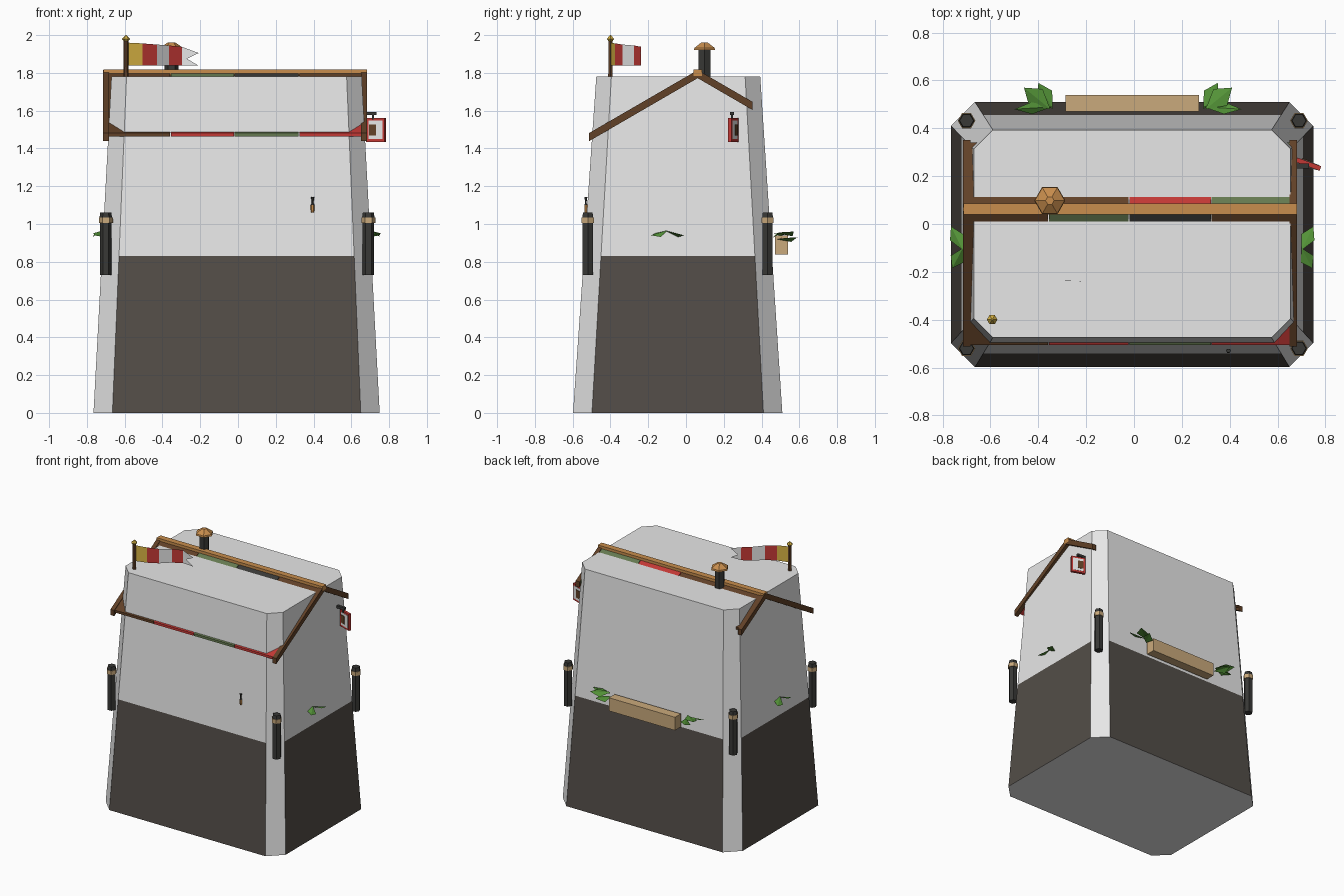
import bpy, bmesh, math
from mathutils import Vector, Matrix

if "Cube" in bpy.data.objects:
    bpy.data.objects.remove(bpy.data.objects["Cube"])


def material(name, *rgb):
    m = bpy.data.materials.new(name)
    m.use_nodes = True
    m.diffuse_color = (*rgb, 1)
    m.node_tree.nodes["Principled BSDF"].inputs["Base Color"].default_value = (*rgb, 1)
    return m


wall = material("pale plaster", .8, .8, .8)
base = material("dark stone", .087, .075, .065)
iron = material("dark iron", .04, .04, .037)
beam = material("light timber", .58, .27, .075)
wood = material("dark timber", .12, .052, .02)
tan = material("tan wood", .59, .40, .2)
red = material("red", .54, .04, .035)
moss = material("muted green", .13, .19, .08)
leafy = material("leaf green", .09, .3, .04)
gold = material("gold", .67, .44, .055)


def finish(name, bm, *mats):
    bmesh.ops.recalc_face_normals(bm, faces=bm.faces)
    mesh = bpy.data.meshes.new(name)
    bm.to_mesh(mesh)
    bm.free()
    for m in mats:
        mesh.materials.append(m)
    ob = bpy.data.objects.new(name, mesh)
    bpy.context.collection.objects.link(ob)
    return ob


def loft(name, rings, mats, rule=lambda band, side: 0):
    """Skin a stack of rings and cap both ends."""
    bm = bmesh.new()
    loops = [[bm.verts.new(p) for p in ring] for ring in rings]
    n = len(loops[0])
    for band, (a, b) in enumerate(zip(loops, loops[1:])):
        for i in range(n):
            j = (i + 1) % n
            bm.faces.new((a[i], a[j], b[j], b[i])).material_index = rule(band, i)
    bm.faces.new(loops[0][::-1]).material_index = rule(0, 0)
    bm.faces.new(loops[-1]).material_index = rule(len(rings) - 2, 0)
    return finish(name, bm, *mats)


def hexagon(name, x, y, levels, mats, bands=None):
    rings = [[(x + r * math.cos(k * math.pi / 3), y + r * math.sin(k * math.pi / 3), z)
              for k in range(6)] for z, r in levels]
    return loft(name, rings, mats, lambda band, side: bands[band] if bands else 0)


def box(name, center, size, mat, turn=0):
    bm = bmesh.new()
    bmesh.ops.create_cube(bm, size=1)
    bm.transform(Matrix.Translation(center) @ Matrix.Rotation(turn, 4, "Z")
                 @ Matrix.Diagonal((*size, 1)))
    return finish(name, bm, mat)


# Tapered tower with chamfered corners and a dark lower band
def tower_ring(z):
    t = z / 1.78
    x0, x1 = -.765 + .095 * t, .75 - .095 * t
    y0, y1 = -.598 + .123 * t, .51 - .117 * t
    c = .1 - .02 * t
    return [(x0 + c, y0, z), (x1 - c, y0, z), (x1, y0 + c, z), (x1, y1 - c, z),
            (x1 - c, y1, z), (x0 + c, y1, z), (x0, y1 - c, z), (x0, y0 + c, z)]


tower = loft("tower_body", [tower_ring(z) for z in (0, .83, 1.78)], (wall, base),
             lambda band, side: int(band == 0 and side % 2 == 0))
for face in tower.data.polygons:
    if face.normal.z < -.9:
        face.material_index = 0

# Sloping roof: every part follows the same pitch from the ridge
RIDGE = .062


def slope(name, x0, x1, y0, y1, top, thick, mat):
    def ring(x):
        z0, z1 = (top - .58 * abs(y - RIDGE) for y in (y0, y1))
        return [(x, y0, z0 - thick), (x, y1, z1 - thick), (x, y1, z1), (x, y0, z0)]
    return loft(name, [ring(x0), ring(x1)], (mat,))


edges = (-.685, -.355, -.018, .325, .66)
rows = {"front_upper_tile": (-.22, RIDGE, (wood, moss, iron, wood)),
        "front_lower_tile": (-.505, -.22, (wood, red, moss, red)),
        "back_tile": (RIDGE, .34, (wood, wood, red, moss))}
for name, (y0, y1, colours) in rows.items():
    for i, colour in enumerate(colours):
        slope(f"{name}_{i + 1}", edges[i], edges[i + 1] - .004, y0, y1, 1.81, .018, colour)
for side, x in (("right", -.715), ("left", .65)):
    slope(f"{side}_front_rafter", x, x + .032, -.513, RIDGE, 1.815, .043, wood)
    slope(f"{side}_back_rafter", x, x + .032, RIDGE, .352, 1.815, .043, wood)
box("ridge_beam", (-.015, RIDGE, 1.8), (1.395, .046, .034), beam)

# Chimney with a hexagonal hat
hexagon("chimney", -.352, .098, [(1.75, .036), (1.925, .036)], (iron,))
hexagon("chimney_hat", -.352, .098, [(1.92, .065), (1.932, .062), (1.962, .018)], (beam,))

# Corner posts with a tan collar and a dark cap
for label, x in (("right", -.7), ("left", .69)):
    for end, y in (("front", -.52), ("back", .432)):
        hexagon(f"{end}_{label}_post", x, y,
                [(.73, .031), (1.005, .031), (1.005, .037), (1.035, .037),
                 (1.035, .033), (1.062, .029)], (iron, tan), (0, 1, 1, 1, 0))

# Flag pole, finial and striped banner with a forked tail
hexagon("flag_pole", -.593, -.4, [(1.72, .014), (1.97, .012)], (wood,))
hexagon("pole_finial", -.593, -.4, [(1.965, .01), (1.98, .022), (2, .003)], (gold,))
path = [(-.583, -.397, 1.96), (-.505, -.375, 1.956), (-.43, -.335, 1.95),
        (-.365, -.275, 1.945), (-.297, -.237, 1.938)]
bm = bmesh.new()
upper = [bm.verts.new(p) for p in path]
lower = [bm.verts.new((x, y, 1.84)) for x, y, z in path]
for i in range(4):
    f = bm.faces.new((lower[i], lower[i + 1], upper[i + 1], upper[i]))
    f.material_index = (0, 1, 2, 1)[i]
notch = bm.verts.new((-.27, -.237, 1.875))
tips = [bm.verts.new((-.208, -.24, z)) for z in (1.838, 1.905)]
for tri in ((lower[4], tips[0], notch), (notch, tips[1], upper[4]),
            (lower[4], notch, upper[4])):
    bm.faces.new(tri).material_index = 2
finish("banner", bm, gold, red, wall)

# Hanging sign on an iron bracket
turn = math.radians(-20)
along = Vector((math.cos(turn), math.sin(turn), 0))
hub = Vector((.73, .25, 1.498))
box("sign_frame", hub, (.105, .02, .126), red, turn)
box("sign_panel", hub + along * .003, (.078, .024, .098), wall, turn)
box("sign_emblem", hub - along * .014, (.04, .03, .06), wood, turn)
box("sign_bracket", (.695, .243, 1.585), (.075, .02, .018), iron)
box("sign_hanger", (.715, .243, 1.568), (.012, .012, .03), iron)

# Small front lantern
hexagon("lantern", .395, -.53, [(1.06, .007), (1.075, .01), (1.1, .01), (1.11, .005),
        (1.12, .005), (1.142, .009)], (beam, iron), (0, 0, 1, 1, 1))

# Window box at the back
box("planter", (-.007, .505, .888), (.557, .07, .1), tan)


# Folded leaves in pairs
def leaf(name, root, tip, width):
    root, tip = Vector(root), Vector(tip)
    side = (tip - root).cross(Vector((0, 0, 1))).normalized() * width
    mid = root.lerp(tip, .55)
    bm = bmesh.new()
    r, t, a, b = (bm.verts.new(p) for p in
                  (root, tip, mid + side, mid - side - Vector((0, 0, .02))))
    bm.faces.new((r, a, t))
    bm.faces.new((r, t, b))
    finish(name, bm, leafy)


for label, x, s in (("right", -.34, -1), ("left", .29, 1)):
    leaf(f"{label}_planter_leaf_a", (x, .49, .945), (x + s * .16, .48, .95), .025)
    leaf(f"{label}_planter_leaf_b", (x + s * .01, .48, .95), (x + s * .12, .57, .96), .045)
    leaf(f"{label}_planter_leaf_c", (x, .48, .92), (x + s * .06, .59, .93), .035)
for label, x, s in (("right", -.715, -1), ("left", .7, 1)):
    leaf(f"{label}_wall_leaf_a", (x, -.11, .965), (x + s * .05, -.01, .94), .03)
    leaf(f"{label}_wall_leaf_b", (x, -.1, .965), (x + s * .045, -.185, .94), .03)
